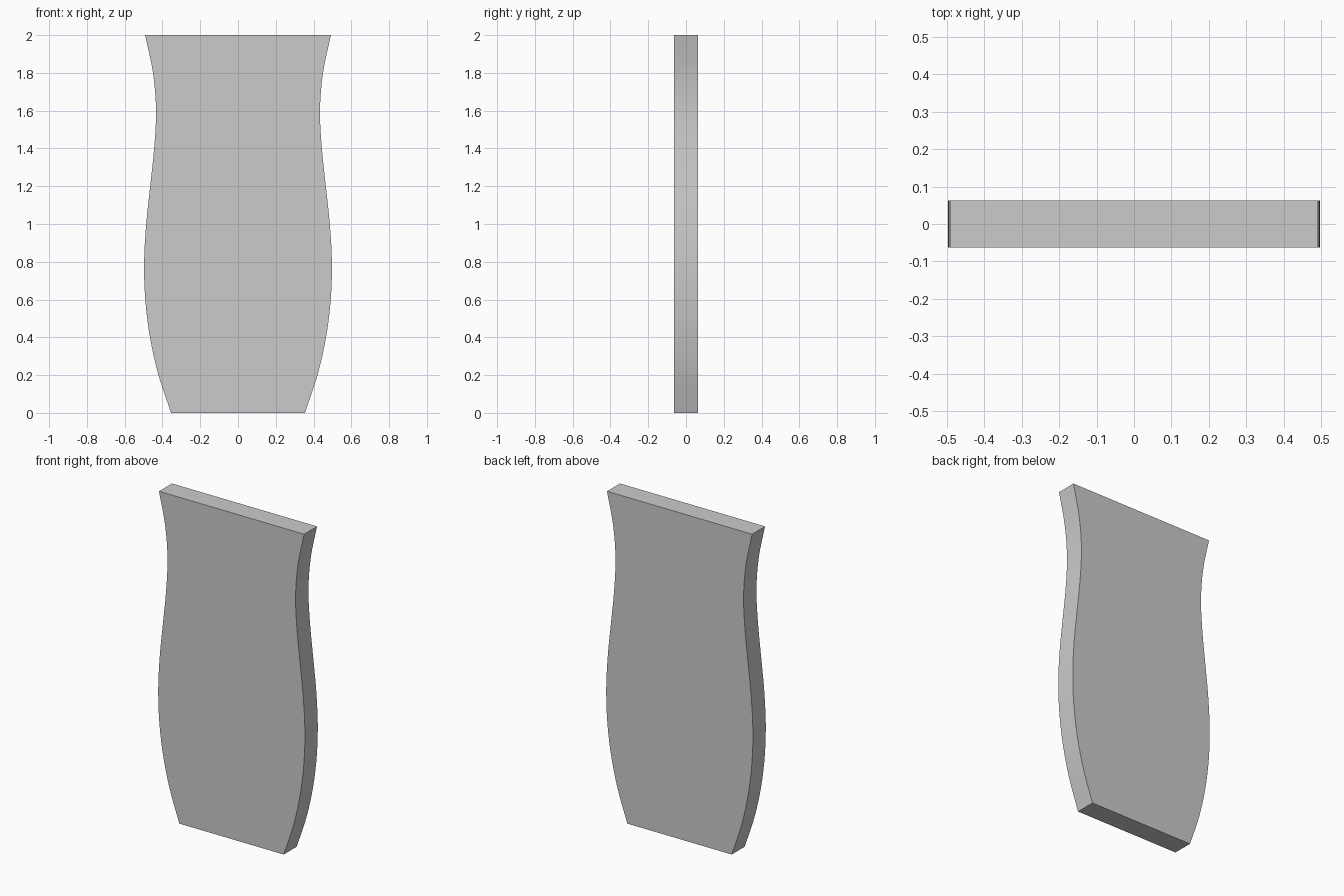
import bpy, bmesh

if "Cube" in bpy.data.objects:
    bpy.data.objects.remove(bpy.data.objects["Cube"])

# Half width of the panel at even heights, bottom to top (every 0.2)
HALF = [0.354, 0.421, 0.466, 0.491, 0.497, 0.486, 0.465, 0.444, 0.434, 0.450, 0.492]
STEP = 0.2
SUB = 4


def side_curve():
    """Smooth curve (x, z) through the half widths."""
    p = [2 * HALF[0] - HALF[1]] + HALF + [2 * HALF[-1] - HALF[-2]]
    pts = []
    for i in range(len(HALF) - 1):
        a, b, c, d = p[i:i + 4]
        for k in range(SUB):
            t = k / SUB
            x = 0.5 * (2 * b + (c - a) * t + (2 * a - 5 * b + 4 * c - d) * t ** 2
                       + (3 * b - a - 3 * c + d) * t ** 3)
            pts.append((x, (i + t) * STEP))
    pts.append((HALF[-1], 2.0))
    return pts


def slab(name, y0, y1):
    """Extrude the mirrored outline from y0 (front) to y1 (back)."""
    right = side_curve()
    outline = right + [(-x, z) for x, z in reversed(right)]
    bm = bmesh.new()
    face = bm.faces.new([bm.verts.new((x, y0, z)) for x, z in outline])
    ext = bmesh.ops.extrude_face_region(bm, geom=[face], use_keep_orig=True)
    moved = [v for v in ext["geom"] if isinstance(v, bmesh.types.BMVert)]
    bmesh.ops.translate(bm, verts=moved, vec=(0, y1 - y0, 0))
    bmesh.ops.recalc_face_normals(bm, faces=bm.faces)
    mesh = bpy.data.meshes.new(name)
    bm.to_mesh(mesh)
    bm.free()
    obj = bpy.data.objects.new(name, mesh)
    bpy.context.collection.objects.link(obj)
    bpy.ops.object.select_all(action='DESELECT')
    obj.select_set(True)
    bpy.context.view_layer.objects.active = obj
    bpy.ops.object.shade_smooth_by_angle(angle=0.5)
    return obj


# Main board and the thin facing on its front
slab("board", -0.056, 0.0625)
slab("front_facing", -0.0625, -0.056)
